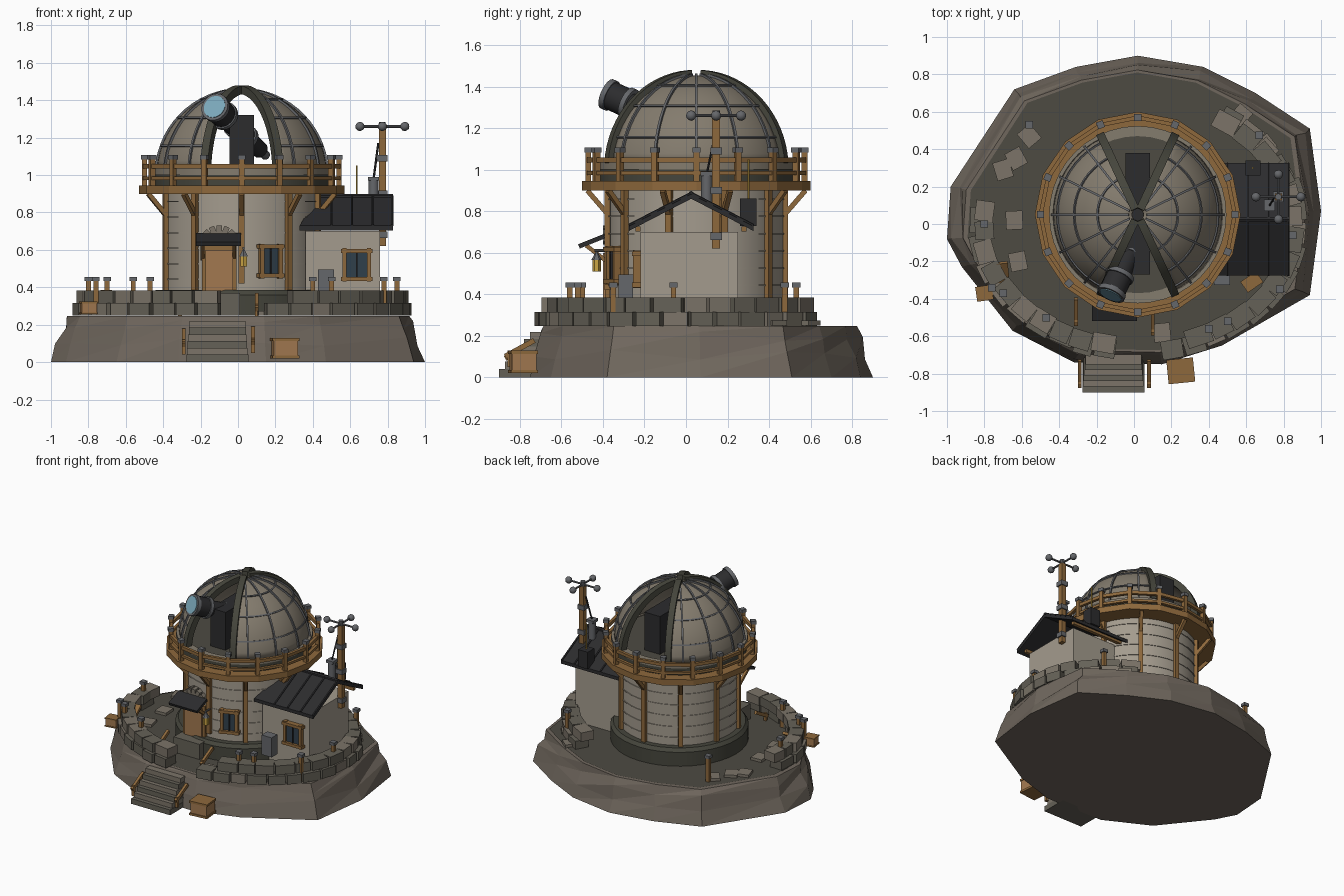
import bpy, bmesh, random
from math import sin, cos, pi, radians, degrees, atan2
from mathutils import Vector, Matrix

if "Cube" in bpy.data.objects:
    bpy.data.objects.remove(bpy.data.objects["Cube"])
random.seed(4)
CX, CY = 0.02, 0.05   # tower axis

def mat(name, *c):
    m = bpy.data.materials.new(name)
    m.diffuse_color = (*c, 1)
    m.use_nodes = True
    m.node_tree.nodes["Principled BSDF"].inputs["Base Color"].default_value = m.diffuse_color
    return m
ROCK = mat("rock", .16, .135, .11); EARTH = mat("earth", .075, .07, .055)
STONE = mat("stone", .13, .12, .095); PALE = mat("pale_stone", .2, .175, .14)
PLASTER = mat("plaster", .37, .33, .27); DOME = mat("dome", .23, .2, .155)
TRIM = mat("trim", .06, .06, .045); WOOD = mat("wood", .27, .14, .045)
DOOR = mat("door_wood", .36, .19, .08); DARK = mat("dark", .025, .025, .027)
METAL = mat("metal", .13, .135, .145); GLASS = mat("lens", .2, .4, .5)
PANE = mat("pane", .03, .05, .07); LAMP = mat("lamp", .6, .38, .06)

def finish(name, bm, m, smooth=False):
    bmesh.ops.recalc_face_normals(bm, faces=bm.faces)
    me = bpy.data.meshes.new(name)
    bm.to_mesh(me); bm.free()
    o = bpy.data.objects.new(name, me)
    bpy.context.collection.objects.link(o)
    me.materials.append(m)
    if smooth:
        bpy.ops.object.select_all(action='DESELECT')
        o.select_set(True); bpy.context.view_layer.objects.active = o
        bpy.ops.object.shade_smooth_by_angle(angle=radians(35))
    return o

def box(name, loc, size, m, rz=0, rx=0, ry=0):
    bm = bmesh.new()
    M = Matrix.Translation(loc) @ Matrix.Rotation(rz, 4, 'Z') @ Matrix.Rotation(ry, 4, 'Y') @ Matrix.Rotation(rx, 4, 'X')
    bmesh.ops.create_cube(bm, size=1, matrix=M @ Matrix.Diagonal((*size, 1)))
    return finish(name, bm, m)

def rod(name, p, q, r, m, n=10, r2=None, square=False):
    p, q = Vector(p), Vector(q)
    d = q - p
    M = Matrix.Translation((p + q) / 2) @ d.to_track_quat('Z', 'Y').to_matrix().to_4x4()
    bm = bmesh.new()
    if square:
        bmesh.ops.create_cube(bm, size=1, matrix=M @ Matrix.Diagonal((2 * r, 2 * r, d.length, 1)))
    else:
        bmesh.ops.create_cone(bm, cap_ends=True, segments=n, radius1=r, radius2=r if r2 is None else r2, depth=d.length, matrix=M)
    return finish(name, bm, m, not square)

def lathe(name, prof, m, n=40, closed=False, smooth=True):
    # spin an (r, z) profile about the tower axis
    bm = bmesh.new()
    rings = [[bm.verts.new((CX + r * cos(2*pi*i/n), CY + r * sin(2*pi*i/n), z)) for i in range(n)] for r, z in prof]
    pairs = list(zip(rings, rings[1:])) + ([(rings[-1], rings[0])] if closed else [])
    for a, b in pairs:
        for i in range(n):
            bm.faces.new((a[i], a[(i+1) % n], b[(i+1) % n], b[i]))
    if not closed:
        bm.faces.new(rings[0]); bm.faces.new(rings[-1])
    return finish(name, bm, m, smooth)

def ring(name, r0, r1, z0, z1, m, n=40, smooth=True):
    return lathe(name, [(r0, z0), (r1, z0), (r1, z1), (r0, z1)], m, n, True, smooth)

def pol(r, a, z):
    return Vector((CX + r * cos(a), CY + r * sin(a), z))

# rock mound
outline = [(.02,.9), (-.31,.84), (-.64,.72), (-.98,.2), (-1,-.08), (-.92,-.23), (-.65,-.57), (-.32,-.74),
           (.15,-.75), (.47,-.65), (.94,-.38), (1,.07), (.94,.51), (.65,.7), (.37,.84)]
bm = bmesh.new()
levels = []
for z, s in [(0, 1), (.11, .985), (.2, .95), (.247, .915)]:
    k = 0 if z in (0, .247) else 1
    levels.append([bm.verts.new((x * s * (1 - k * random.uniform(0, .035)), y * s * (1 - k * random.uniform(0, .035)),
                   z + k * random.uniform(-.025, .025))) for x, y in outline])
n = len(outline)
for a, b in zip(levels, levels[1:]):
    for i in range(n):
        j = (i + 1) % n
        bm.faces.new((a[i], a[j], b[j])); bm.faces.new((a[i], b[j], b[i]))
bm.faces.new(levels[0]); bm.faces.new(levels[-1])
finish("rock_mound", bm, ROCK)
bm = bmesh.new()
bm.faces.new([bm.verts.new((x * .89, y * .9, .254)) for x, y in outline])
finish("terrace_ground", bm, EARTH)

# terrace wall: two courses of blocks, open at the stairs and at the back
def wall_block(a, w, z, h, off, m):
    x, y = .02 + (.83 + off) * cos(a), (.655 + off) * sin(a)
    t = atan2(.655 * cos(a), -.83 * sin(a))
    box("wall_block", (x, y, z), (w, .1, h), m, t)
for row in (0, 1):
    a = 172 - 3 * row
    while a < 418:
        w = random.uniform(.1, .15)
        speed = Vector((.83 * sin(radians(a)), .655 * cos(radians(a)))).length
        step = degrees(w / speed)
        mid = radians(a + step / 2)
        x = .02 + .83 * cos(mid)
        if not (sin(mid) < 0 and -.12 < x < .24 - .1 * (1 - row)):
            wall_block(mid, w * .97, .282 + .068 * row, .068, .025 * (1 - row) + random.uniform(-.01, .01), random.choice((STONE, STONE, PALE)))
        a += step
# loose paving slabs
for x, y, r in [(-.64,.02,.05), (-.70,.29,.3), (-.56,.47,.7), (-.63,.35,.5), (.57,.58,-.7), (.7,.42,-.9), (-.62,-.2,.2), (.15,-.58,.1)]:
    box("paving_slab", (x, y, .262), (.09, .1, .025), PALE, r)
# wall marker posts
for x, y in [(-.56,.53), (-.8,0), (-.76,-.34), (-.47,-.5), (-.7,-.37), (.4,-.56), (.5,-.52), (.67,.475), (.78,-.35), (.85,-.06)]:
    box("marker_post", (x, y, .345), (.026, .026, .19), WOOD)
    box("marker_cap", (x, y, .445), (.04, .04, .022), METAL)

# stairs and handrails
for i in range(6):
    box("stair", (-.11, -.80 + .03 * i, .02 + .036 * i), (.33 - .006 * i, .2, .04), PALE if i % 2 else STONE)
for x, y, z in [(-.29,-.8,.11), (.08,-.8,.12), (-.31,-.47,.3), (.1,-.52,.3)]:
    box("handrail", (x, y, z + .02), (.02, .16, .025), WOOD, rx=.5)
    box("handrail_post", (x, y - .05, z - .03), (.02, .02, .08), WOOD)

# crates
for loc, s, r in [((.25,-.785,.075), .13, .1), ((-.8,-.37,.29), .08, .15)]:
    box("crate", loc, (s, s * .9, s * .75), DOOR, r)
    for k in (-1, 1):
        box("crate_band", (loc[0], loc[1], loc[2] + k * s * .36), (s * 1.1, s, s * .12), WOOD, r)
box("plank", (-.7, -.26, .34), (.06, .13, .02), WOOD, .1, .6)
box("plank", (.63, -.31, .3), (.1, .07, .02), WOOD, .6)

# tower
lathe("plinth", [(.48, .25), (.48, .36), (.46, .385)], TRIM)
lathe("tower_wall", [(.418, .38), (.418, .91)], PLASTER)
for i in range(6):
    ring("wall_band", .41, .423, .44 + .083 * i, .447 + .083 * i, PLASTER)
for i in range(10):
    a = -pi/2 + i * pi/5
    if i:
        box("tower_post", pol(.426, a, .64), (.03, .032, .52), WOOD, a)
    else:
        box("tower_post", pol(.426, a, .66), (.03, .032, .48), WOOD, a)
    rod("gallery_bracket", pol(.43, a, .79), pol(.525, a, .9), .012, WOOD, square=True)

# gallery
ring("gallery_deck", .40, .55, .9, .945, WOOD, 16, False)
for z, h in [(.975, .018), (1.035, .024)]:
    ring("gallery_rail", .508, .53, z, z + h, WOOD, 16, False)
for i in range(16):
    a = i * pi / 8
    box("rail_post", pol(.52, a, 1.01), (.028, .028, .15), WOOD, a)
    box("rail_cap", pol(.52, a, 1.095), (.038, .038, .024), METAL, a)

# dome base and floor
ring("dome_base", .42, .468, .94, 1.0, TRIM)
ring("dome_track", .42, .474, 1.0, 1.035, DOME)
lathe("dome_floor", [(.43, .945), (.43, 1.03)], EARTH)

# dome shells either side of the slit, hollow
R, DZ = .455, 1.0
def sph(r, a, p):
    return pol(r * cos(p), a, DZ + r * sin(p))
for side in (0, pi):
    bm = bmesh.new()
    g = [[bm.verts.new(sph(R, side + radians(-65 + 130 * i / 20), radians(4 + 82 * j / 14))) for j in range(15)] for i in range(21)]
    for i in range(20):
        for j in range(14):
            bm.faces.new((g[i][j], g[i+1][j], g[i+1][j+1], g[i][j+1]))
    o = finish("dome_shell", bm, DOME, True)
    s = o.modifiers.new("thick", 'SOLIDIFY'); s.thickness = .018; s.offset = -1

# swept strip over the dome: box section along given (angle, elevation) points
def strip(name, pts, hw, r0, r1, m, meridian=True):
    bm = bmesh.new()
    rows = []
    for a, p in pts:
        t = Vector((-sin(a), cos(a), 0)) if meridian else Vector((-sin(p) * cos(a), -sin(p) * sin(a), cos(p)))
        rows.append([bm.verts.new(sph(r, a, p) + t * k * hw) for r, k in ((r0, -1), (r1, -1), (r1, 1), (r0, 1))])
    for u, v in zip(rows, rows[1:]):
        for i in range(4):
            bm.faces.new((u[i], u[(i+1) % 4], v[(i+1) % 4], v[i]))
    bm.faces.new(rows[0]); bm.faces.new(rows[-1])
    finish(name, bm, m, True)
for side in (0, pi):
    for k in range(5):
        a = side + radians(-52 + 26 * k)
        strip("dome_rib", [(a, radians(4 + 80 * j / 14)) for j in range(15)], .006, .45, .466, METAL)
    for p in (20, 42, 62):
        strip("dome_hoop", [(side + radians(-65 + 6.5 * i), radians(p)) for i in range(21)], .005, .45, .463, METAL, False)
    for e in (-65, 65):
        strip("slit_beam", [(side + radians(e), radians(4 + 82 * j / 16)) for j in range(17)], .022, .435, .48, TRIM)

# telescope on its pier
box("telescope_pier", (.02, .055, 1.175), (.13, .65, .29), DARK)
P = Vector((-.12, -.37, 1.36)); D = Vector((.4, .85, -.38)).normalized()
for nm, t0, t1, r, m in [("lens_hood", 0, .1, .07, DARK), ("lens_rim", -.012, .015, .077, METAL), ("lens", -.016, .01, .062, GLASS),
                         ("tube_collar", .1, .125, .078, METAL), ("telescope_tube", .1, .4, .056, DARK), ("tube_collar", .25, .28, .063, METAL),
                         ("tube_collar", .4, .43, .065, METAL), ("telescope_rear", .4, .6, .045, DARK), ("eyepiece", .6, .68, .025, METAL)]:
    rod(nm, P + D * t0, P + D * t1, r, m, 20)

# door, arch and canopy
box("door_frame", (-.1, -.355, .49), (.185, .07, .26), WOOD)
box("door", (-.1, -.365, .48), (.145, .07, .24), DOOR)
box("door_step", (-.1, -.42, .31), (.22, .12, .12), STONE)
for i in range(7):
    t = radians(20 + 140 * i / 6)
    box("arch_stone", (-.1 + .085 * cos(t), -.365, .635 + .075 * sin(t)), (.03, .07, .042), PALE, ry=pi/2 - t)
box("canopy", (-.105, -.455, .655), (.24, .13, .022), DARK, rx=.38)
for x in (-.19, -.02):
    rod("canopy_brace", (x, -.37, .55), (x, -.48, .635), .01, WOOD, square=True)

# lantern
rod("lantern_arm", (.03, -.37, .61), (.03, -.44, .61), .007, METAL)
rod("lantern_glass", (.03, -.43, .51), (.03, -.43, .565), .02, LAMP, 6)
rod("lantern_cap", (.03, -.43, .565), (.03, -.43, .605), .026, METAL, 6, .004)

# windows
def window(loc, w, h, rz, frame):
    X = Matrix.Rotation(rz, 3, 'Z')
    at = lambda x, y, z: Vector(loc) + X @ Vector((x, y, z))
    box("window_pane", loc, (w, .03, h), PANE, rz)
    for k in (-1, 1):
        box("window_jamb", at(k * w / 2, -.01, 0), (.022, .04, h + .03), frame, rz)
        box("window_sill", at(0, -.012, k * h / 2), (w + .04, .045, .022), frame, rz)
    box("window_bar", at(0, -.01, 0), (.008, .03, h), DARK, rz)
a = -pi/2 + radians(21)
window(pol(.418, a, .54), .105, .155, a + pi/2, WOOD)

# side house with gable roof
box("house_wall", (.56, .015, .475), (.4, .47, .45), PLASTER)
window((.635, -.225, .52), .13, .15, 0, WOOD)
def slab(name, quad, th, m):
    bm = bmesh.new()
    f = bm.faces.new([bm.verts.new(q) for q in quad])
    r = bmesh.ops.extrude_face_region(bm, geom=[f])
    bmesh.ops.translate(bm, verts=[v for v in r['geom'] if isinstance(v, bmesh.types.BMVert)], vec=(0, 0, -th))
    finish(name, bm, m)
for s in (-1, 1):
    y = lambda t: .025 + s * .3 * t
    slab("roof_slope", [(.42, y(0), .885), (.83, y(0), .885), (.83, y(1), .73), (.33, y(1), .73)], .025, DARK)
    for x in (.5, .61, .72, .825):
        rod("roof_seam", (x, y(0), .887), (x, y(1), .732), .007, DARK, 6)
    rod("eave_beam", (.36, y(.85), .715), (.79, y(.85), .715), .012, WOOD, square=True)
rod("roof_ridge", (.43, .025, .885), (.83, .025, .885), .013, DARK, 6)
box("utility_box", (.47, -.29, .42), (.085, .07, .15), METAL)

# roof vent with aerial
box("vent_box", (.635, .3, .795), (.08, .08, .13), DARK)
rod("aerial", (.635, .3, .85), (.635, .3, 1.05), .005, LAMP, 6)
rod("flue", (.725, .1, .84), (.725, .1, .97), .027, METAL, 12)
box("flue_cap", (.725, .1, .98), (.06, .06, .02), METAL)
rod("flue_cable", (.725, .1, .98), (.75, .14, 1.17), .006, DARK, 6)

# weather mast with wind cups
M = Vector((.772, .145, 0))
rod("mast", M + Vector((0, 0, .62)), M + Vector((0, 0, 1.25)), .019, WOOD, square=True)
for z in (.68, .9, 1.09):
    box("mast_collar", M + Vector((0, 0, z)), (.055, .055, .035), METAL)
rod("mast_head", M + Vector((0, 0, 1.235)), M + Vector((0, 0, 1.285)), .018, METAL)
for i in range(4):
    d = Vector((cos(i * pi/2), sin(i * pi/2), 0)) * .12
    c = M + Vector((0, 0, 1.26))
    rod("cup_arm", c, c + d, .007, METAL, 8)
    bm = bmesh.new()
    bmesh.ops.create_icosphere(bm, subdivisions=2, radius=.025, matrix=Matrix.Translation(c + d))
    finish("wind_cup", bm, METAL, True)
